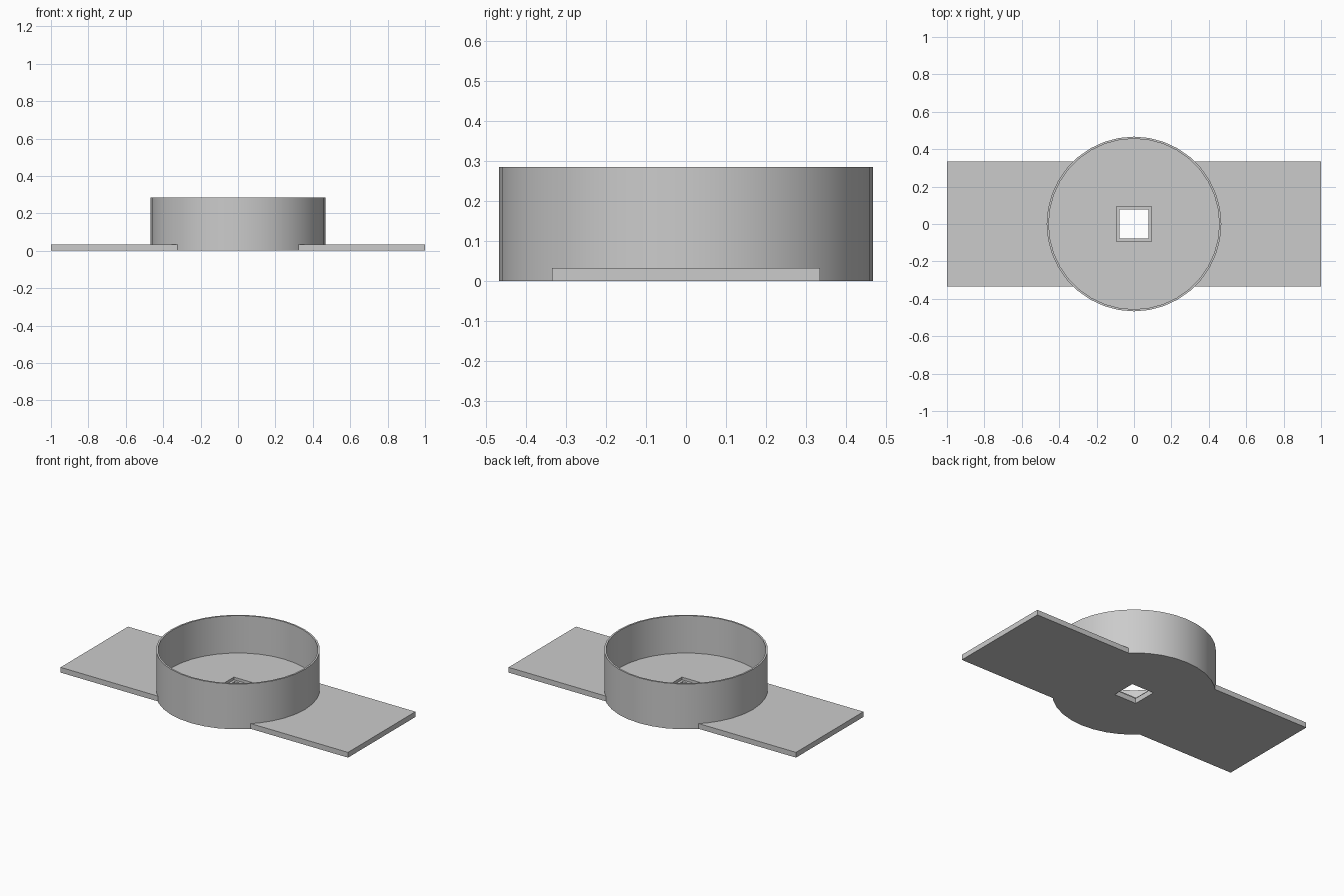
import bpy, bmesh, math

default = bpy.data.objects.get("Cube")
if default:
    bpy.data.objects.remove(default, do_unlink=True)

RADIUS, INNER, HEIGHT = 0.467, 0.456, 0.285
FLOOR, PLATE, HALF_WIDTH = 0.05, 0.033, 0.335
SEGMENTS = 36

grey = bpy.data.materials.new("plain grey")
grey.use_nodes = True
colour = (0.6, 0.6, 0.6, 1)
grey.diffuse_color = colour
grey.node_tree.nodes["Principled BSDF"].inputs["Base Color"].default_value = colour


def finish(name, bm):
    mesh = bpy.data.meshes.new(name)
    bmesh.ops.recalc_face_normals(bm, faces=bm.faces)
    bm.to_mesh(mesh)
    bm.free()
    mesh.materials.append(grey)
    obj = bpy.data.objects.new(name, mesh)
    bpy.context.collection.objects.link(obj)
    return obj


def box(name, x0, x1, half_y, z0, z1):
    bm = bmesh.new()
    bmesh.ops.create_cube(bm, size=1)
    for v in bm.verts:
        v.co.x = x1 if v.co.x > 0 else x0
        v.co.y = half_y if v.co.y > 0 else -half_y
        v.co.z = z1 if v.co.z > 0 else z0
    return finish(name, bm)


def cylinder(name, radius, z0, z1):
    bm = bmesh.new()
    bmesh.ops.create_cone(bm, cap_ends=True, segments=SEGMENTS,
                          radius1=radius, radius2=radius, depth=z1 - z0)
    bmesh.ops.translate(bm, verts=bm.verts, vec=(0, 0, (z0 + z1) / 2))
    return finish(name, bm)


def cut(obj, cutter):
    """Subtract the cutter, then discard it."""
    cutter.hide_render = True
    mod = obj.modifiers.new("cut", 'BOOLEAN')
    mod.operation, mod.solver, mod.object = 'DIFFERENCE', 'EXACT', cutter
    bpy.context.view_layer.objects.active = obj
    bpy.ops.object.modifier_apply(modifier=mod.name)
    bpy.data.objects.remove(cutter, do_unlink=True)


# Round open cup with a thin wall and a stepped square hole in its floor
cup = cylinder("round_cup", RADIUS, 0, HEIGHT)
cut(cup, cylinder("cup_cavity", INNER, FLOOR, HEIGHT + 0.1))
cut(cup, box("square_hole", -0.078, 0.078, 0.078, -0.1, 0.2))
cut(cup, box("square_recess", -0.094, 0.094, 0.094, PLATE, 0.2))

# Flat mounting wings, trimmed to the round wall
wings = []
for side, x0, x1 in (("left", 0.2, 1), ("right", -1, -0.2)):
    wing = box(side + "_wing", x0, x1, HALF_WIDTH, 0, PLATE)
    cut(wing, cylinder("wing_trim", RADIUS - 0.004, -0.1, 0.2))
    wings.append(wing)

# Smooth round wall, crisp rims and corners
for obj in [cup] + wings:
    bpy.ops.object.select_all(action='DESELECT')
    obj.select_set(True)
    bpy.context.view_layer.objects.active = obj
    bpy.ops.object.shade_smooth_by_angle(angle=math.radians(30))
